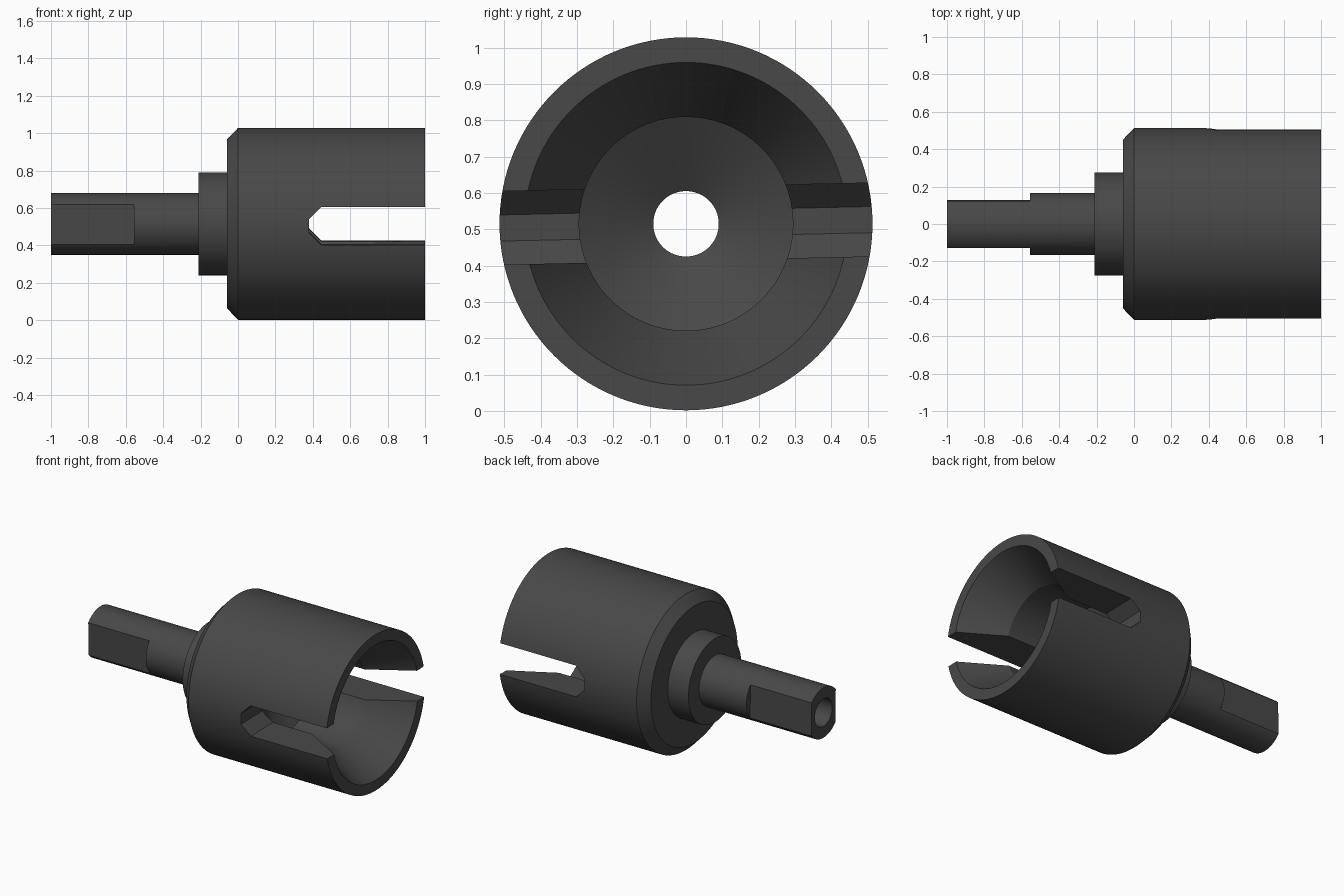
import bpy, bmesh, math
from mathutils import Matrix

if "Cube" in bpy.data.objects:
    bpy.data.objects.remove(bpy.data.objects["Cube"])

CZ = 0.515                      # height of the turning axis
TILT = math.radians(1.3)        # small roll about the axis
SEG = 128

steel = bpy.data.materials.new("dark_steel")
steel.diffuse_color = (0.065, 0.065, 0.065, 1)
steel.use_nodes = True
steel.node_tree.nodes["Principled BSDF"].inputs["Base Color"].default_value = steel.diffuse_color


def finish(bm, name):
    bmesh.ops.recalc_face_normals(bm, faces=bm.faces)
    me = bpy.data.meshes.new(name)
    bm.to_mesh(me)
    bm.free()
    ob = bpy.data.objects.new(name, me)
    bpy.context.collection.objects.link(ob)
    me.materials.append(steel)
    return ob


def lathe(name, profile):
    """Revolve a closed (x, radius) profile about the x axis."""
    bm = bmesh.new()
    rings = [[bm.verts.new((x, r * math.cos(a), r * math.sin(a) + CZ))
              for a in (2 * math.pi * i / SEG for i in range(SEG))]
             for x, r in profile]
    for k, a in enumerate(rings):
        b = rings[(k + 1) % len(rings)]
        for i in range(SEG):
            j = (i + 1) % SEG
            bm.faces.new((a[i], a[j], b[j], b[i]))
    return finish(bm, name)


def prism(name, outline, y0, y1):
    """Extrude an (x, z) outline along y, rolled with the part."""
    bm = bmesh.new()
    a = [bm.verts.new((x, y0, z)) for x, z in outline]
    b = [bm.verts.new((x, y1, z)) for x, z in outline]
    bm.faces.new(a)
    bm.faces.new(b)
    for i in range(len(a)):
        j = (i + 1) % len(a)
        bm.faces.new((a[i], a[j], b[j], b[i]))
    bm.transform(Matrix.Translation((0, 0, CZ)) @ Matrix.Rotation(TILT, 4, 'X'))
    return finish(bm, name)


# Shaft, collar, chamfered cup and its stepped bore, turned as one piece
cup = lathe("drive_cup", [
    (-1, 0.09), (-1, 0.165), (-0.21, 0.165), (-0.21, 0.275), (-0.06, 0.275),
    (-0.06, 0.45), (0.0, 0.513), (1, 0.513), (1, 0.444),
    (0.73, 0.294), (0.36, 0.294), (0.24, 0.09)])

# Cutters: cross slot through the cup mouth and two shaft flats
slot = [(0.38, -0.036), (0.445, -0.101), (1.2, -0.101),
        (1.2, 0.101), (0.445, 0.101), (0.38, 0.036)]
flat = [(-1.2, -0.3), (-0.555, -0.3), (-0.555, 0.3), (-1.2, 0.3)]
cutters = [prism("slot_cutter", slot, -0.8, 0.8),
           prism("flat_cutter_front", flat, -0.4, -0.125),
           prism("flat_cutter_back", flat, 0.125, 0.4)]

bpy.context.view_layer.objects.active = cup
for c in cutters:
    c.hide_render = True
    m = cup.modifiers.new(c.name, 'BOOLEAN')
    m.operation = 'DIFFERENCE'
    m.solver = 'EXACT'
    m.object = c
    bpy.ops.object.modifier_apply(modifier=m.name)
for c in cutters:
    bpy.data.objects.remove(c)

# Smooth turned surfaces, crisp machined edges
bpy.ops.object.select_all(action='DESELECT')
cup.select_set(True)
bpy.ops.object.shade_smooth_by_angle(angle=math.radians(25))
